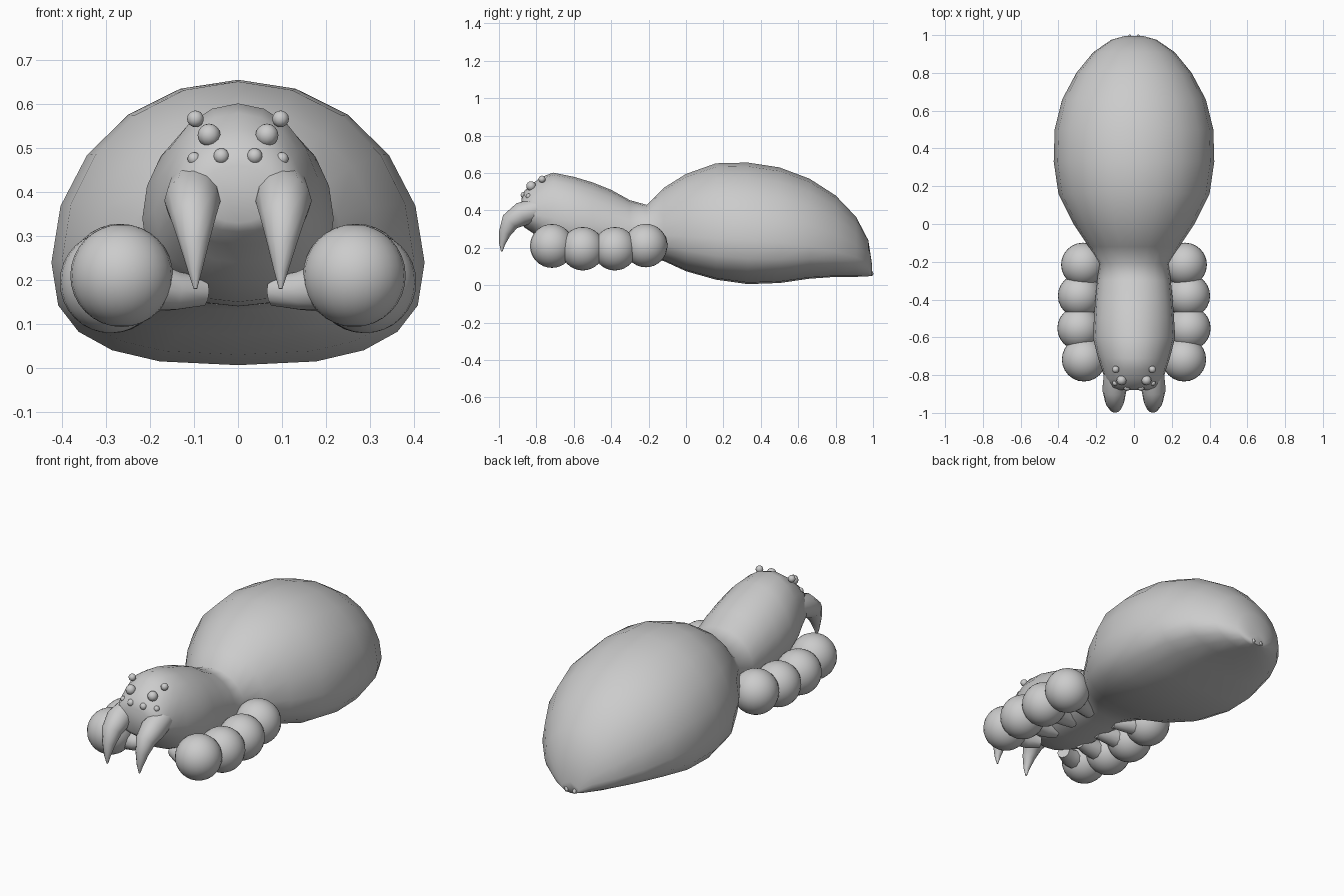
import bpy, bmesh, math
from mathutils import Vector

if "Cube" in bpy.data.objects:
    bpy.data.objects.remove(bpy.data.objects["Cube"])


def make_object(name, bm, angle=50):
    bmesh.ops.recalc_face_normals(bm, faces=bm.faces[:])
    me = bpy.data.meshes.new(name)
    bm.to_mesh(me)
    bm.free()
    ob = bpy.data.objects.new(name, me)
    bpy.context.collection.objects.link(ob)
    bpy.ops.object.select_all(action='DESELECT')
    ob.select_set(True)
    bpy.context.view_layer.objects.active = ob
    bpy.ops.object.shade_smooth_by_angle(angle=math.radians(angle))
    return ob


def loft(name, rings, angle=50):
    bm = bmesh.new()
    loops = [[bm.verts.new(p) for p in ring] for ring in rings]
    n = len(loops[0])
    for a, b in zip(loops, loops[1:]):
        for i in range(n):
            j = (i + 1) % n
            bm.faces.new((a[i], a[j], b[j], b[i]))
    bm.faces.new(loops[0])
    bm.faces.new(loops[-1])
    return make_object(name, bm, angle)


def body_ring(y, w, top, mid, bottom, low_power, n=20):
    # elliptical upper half, squarer lower half
    pts = []
    for i in range(n):
        a = 2 * math.pi * i / n
        c, s = math.cos(a), math.sin(a)
        p = 2 / (2 if s >= 0 else low_power)
        x = w * math.copysign(abs(c) ** p, c)
        h = (top - mid) if s >= 0 else (mid - bottom)
        pts.append((x, y, mid + h * math.copysign(abs(s) ** p, s)))
    return pts


def tube(name, path, n=12):
    pts = [Vector(p[:3]) for p in path]
    rings = []
    for i, p in enumerate(pts):
        t = (pts[min(i + 1, len(pts) - 1)] - pts[max(i - 1, 0)]).normalized()
        u = t.cross(Vector((0, 0, 1)) if abs(t.z) < 0.5 and abs(t.x) > 0.5
                    else Vector((1, 0, 0))).normalized()
        v = t.cross(u)
        r = path[i][3]
        rings.append([p + r * (math.cos(2 * math.pi * k / n) * u +
                               math.sin(2 * math.pi * k / n) * v) for k in range(n)])
    return loft(name, rings)


def ball(name, loc, r, u=24, v=16):
    bm = bmesh.new()
    bmesh.ops.create_uvsphere(bm, u_segments=u, v_segments=v, radius=r)
    bmesh.ops.translate(bm, verts=bm.verts[:], vec=loc)
    return make_object(name, bm)


# head, waist and abdomen: y, half width, top, widest height, bottom, lower power
stations = [
    (-0.880, 0.09, 0.46, 0.40, 0.33, 2.0),
    (-0.865, 0.13, 0.505, 0.39, 0.31, 2.0),
    (-0.82, 0.155, 0.545, 0.38, 0.28, 2.0),
    (-0.77, 0.17, 0.58, 0.37, 0.24, 2.0),
    (-0.71, 0.19, 0.602, 0.36, 0.19, 2.2),
    (-0.60, 0.218, 0.58, 0.34, 0.15, 2.2),
    (-0.50, 0.212, 0.55, 0.32, 0.14, 2.2),
    (-0.40, 0.205, 0.51, 0.30, 0.14, 2.2),
    (-0.30, 0.195, 0.455, 0.28, 0.14, 2.2),
    (-0.21, 0.185, 0.43, 0.27, 0.145, 2.2),
    (-0.12, 0.24, 0.52, 0.27, 0.13, 2.4),
    (0.00, 0.32, 0.595, 0.26, 0.075, 2.6),
    (0.16, 0.40, 0.652, 0.25, 0.03, 2.7),
    (0.33, 0.425, 0.656, 0.24, 0.006, 2.7),
    (0.50, 0.42, 0.63, 0.23, 0.012, 2.7),
    (0.66, 0.38, 0.57, 0.21, 0.035, 2.5),
    (0.80, 0.305, 0.48, 0.18, 0.045, 2.3),
    (0.91, 0.215, 0.365, 0.15, 0.045, 2.0),
    (0.975, 0.12, 0.24, 0.12, 0.048, 2.0),
    (0.995, 0.05, 0.11, 0.075, 0.05, 2.0),
]
loft("body", [body_ring(*s) for s in stations], 60)

fang = [(0.098, -0.78, 0.41, 0.06), (0.104, -0.88, 0.38, 0.064),
        (0.102, -0.94, 0.34, 0.051), (0.100, -0.968, 0.28, 0.033),
        (0.098, -0.983, 0.22, 0.016), (0.097, -0.985, 0.18, 0.004)]
eyes = [(0.097, -0.770, 0.567, 0.019), (0.066, -0.828, 0.530, 0.026),
        (0.038, -0.866, 0.482, 0.018), (0.100, -0.842, 0.476, 0.015)]
# leg sockets: x, y, z, radius
sockets = [(0.265, -0.717, 0.210, 0.117), (0.290, -0.552, 0.195, 0.116),
           (0.287, -0.380, 0.195, 0.116), (0.270, -0.215, 0.212, 0.116)]

for side, s in (("left", -1), ("right", 1)):
    tube(side + "_fang", [(s * x, y, z, r) for x, y, z, r in fang])
    for i, (x, y, z, r) in enumerate(eyes):
        ball(f"{side}_eye_{i + 1}", (s * x, y, z), r, 12, 8)
    for i, (x, y, z, r) in enumerate(sockets):
        ball(f"{side}_leg_socket_{i + 1}", (s * x, y, z), r)
        # short tapered stub joining the socket to the underside
        yi = -0.45 + (y + 0.45) * 0.8
        tube(f"{side}_leg_stub_{i + 1}",
             [(s * 0.08, yi, 0.175, 0.035), (s * 0.14, (y + yi) / 2, 0.175, 0.045),
              (s * x, y, z - 0.01, 0.07)], 10)
    # tail tip
    tube(side + "_spinneret", [(s * 0.03, 0.95, 0.085, 0.035),
                               (s * 0.025, 0.98, 0.07, 0.022),
                               (s * 0.022, 1.0, 0.056, 0.005)], 8)
